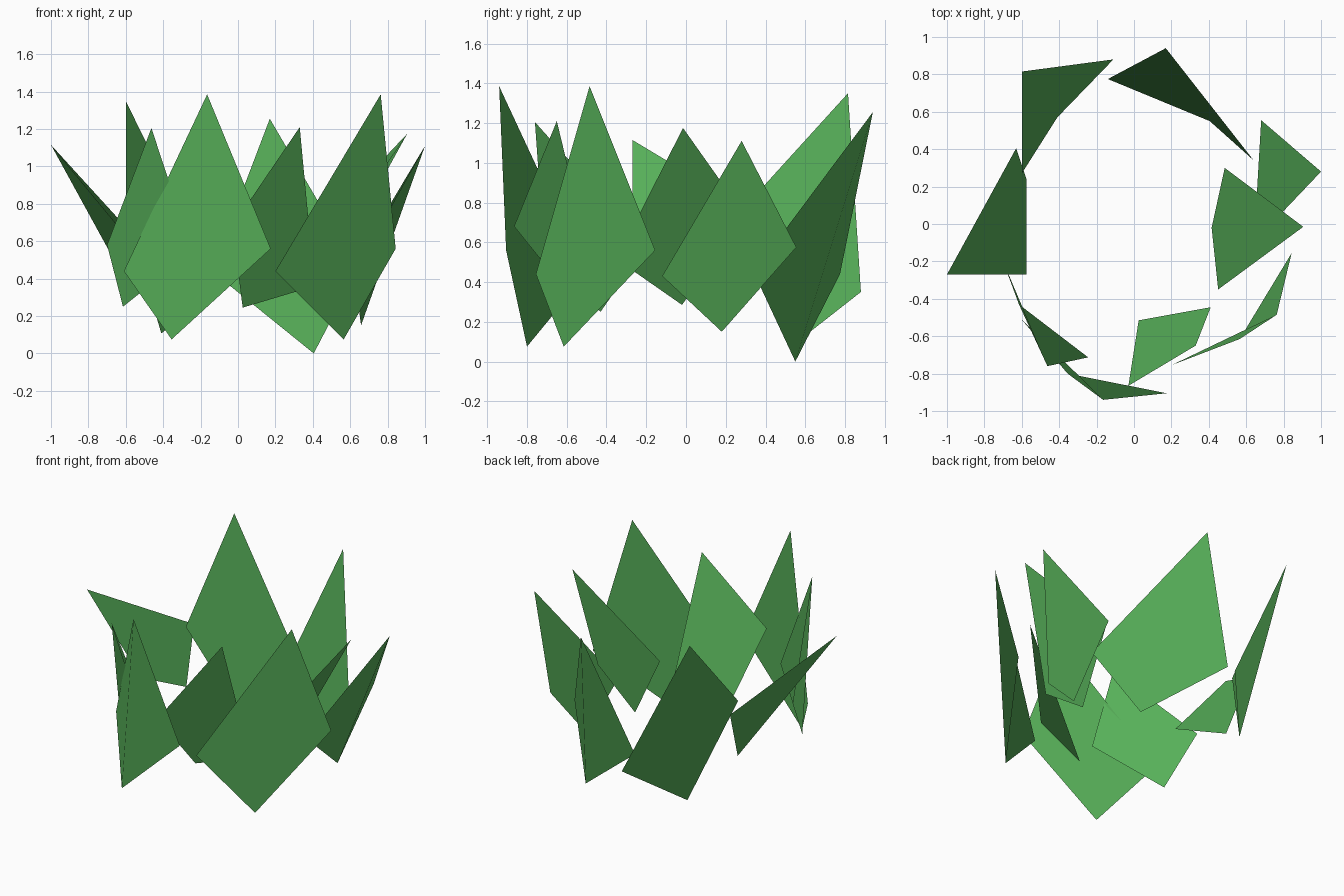
import bpy

# Shared leaf colour
green = bpy.data.materials.new("leaf_green")
green.diffuse_color = (0.095, 0.434, 0.1, 1)


def leaf(name, tip, left, base, right):
    """One kite-shaped blade, folded slightly along its tip-to-base midrib."""
    mesh = bpy.data.meshes.new(name)
    mesh.from_pydata([tip, left, base, right], [], [(0, 1, 2, 3)])
    mesh.materials.append(green)
    obj = bpy.data.objects.new(name, mesh)
    bpy.context.collection.objects.link(obj)


# Ring of nine blades: tip, left corner, base, right corner
blades = {
    "front": [(-.165, -.94, 1.385), (-.61, -.5, .44), (-.355, -.8, .075), (.175, -.905, .56)],
    "front_inner": [(.33, -.65, 1.21), (-.03, -.865, .68), (.025, -.515, .245), (.41, -.445, .36)],
    "front_right": [(.763, -.485, 1.385), (.2, -.755, .44), (.565, -.615, .075), (.843, -.155, .56)],
    "right_inner": [(.905, -.015, 1.175), (.45, -.35, .515), (.415, -.02, .285), (.485, .3, .73)],
    "right": [(1.0, .28, 1.11), (.62, -.12, .43), (.658, .18, .15), (.68, .555, .575)],
    "back": [(.17, .94, 1.255), (.64, .34, .45), (.405, .55, 0), (-.14, .775, .44)],
    "back_left": [(-.6, .815, 1.35), (-.11, .88, .35), (-.41, .57, .107), (-.6, .27, .75)],
    "left": [(-1.0, -.27, 1.115), (-.63, .405, .71), (-.575, .24, .34), (-.575, -.27, .6)],
    "front_left": [(-.463, -.76, 1.205), (-.7, -.2, .58), (-.615, -.43, .25), (-.245, -.713, .545)],
}
for place, corners in blades.items():
    leaf("leaf_" + place, *corners)
